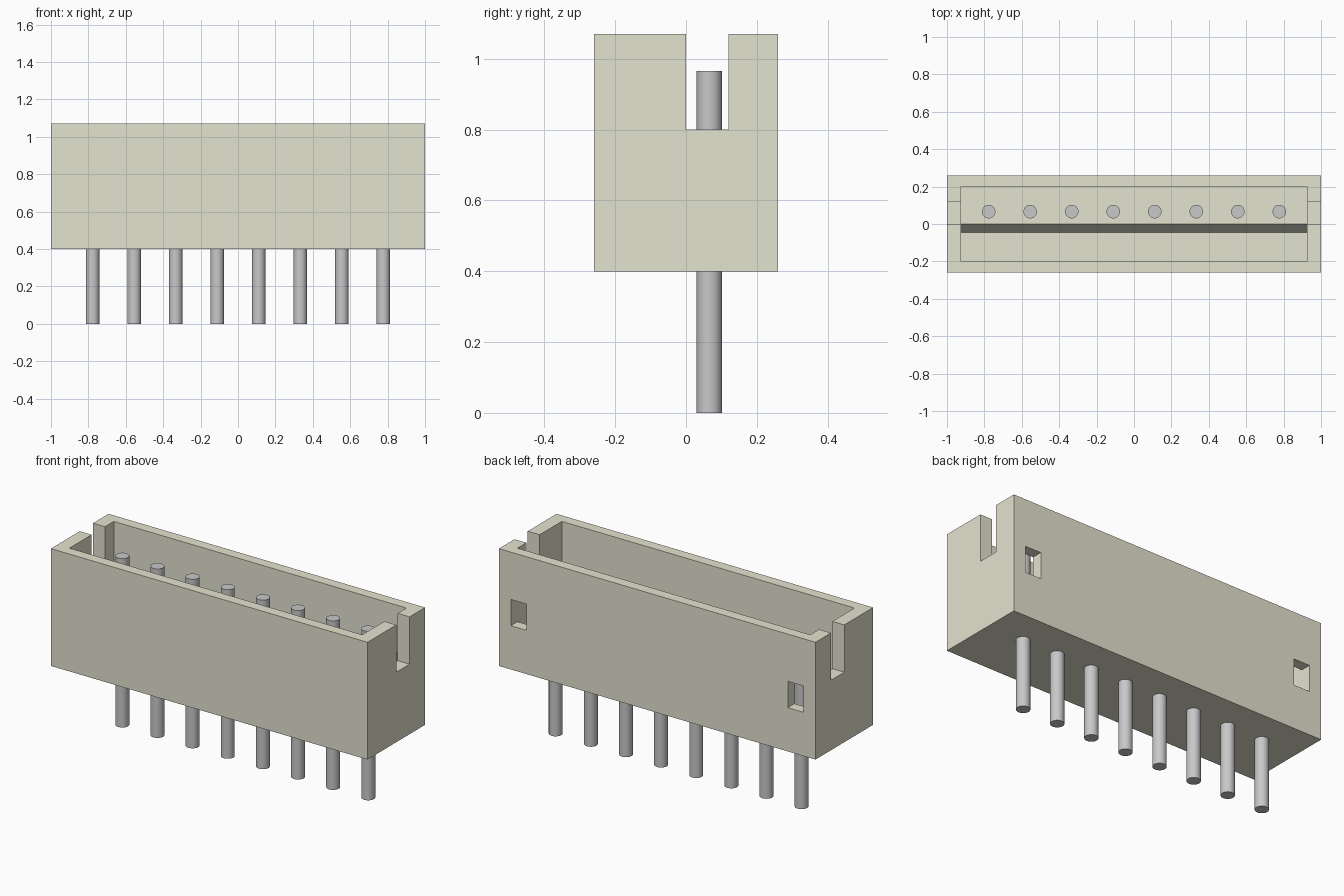
import bpy, bmesh

if "Cube" in bpy.data.objects:
    bpy.data.objects.remove(bpy.data.objects["Cube"], do_unlink=True)


def material(name, rgb):
    m = bpy.data.materials.new(name)
    m.use_nodes = True
    m.diffuse_color = (*rgb, 1)
    bsdf = next(n for n in m.node_tree.nodes if n.type == 'BSDF_PRINCIPLED')
    bsdf.inputs["Base Color"].default_value = (*rgb, 1)
    return m


IVORY = material("ivory plastic", (0.777, 0.769, 0.626))
GREY = material("pin grey", (0.58, 0.58, 0.59))


def prism(name, profile, x0, x1):
    """Extrude a (y, z) profile along x."""
    bm = bmesh.new()
    face = bm.faces.new([bm.verts.new((x0, y, z)) for y, z in profile])
    side = bmesh.ops.extrude_face_region(bm, geom=[face])["geom"]
    moved = [v for v in side if isinstance(v, bmesh.types.BMVert)]
    bmesh.ops.translate(bm, verts=moved, vec=(x1 - x0, 0, 0))
    bmesh.ops.recalc_face_normals(bm, faces=bm.faces)
    mesh = bpy.data.meshes.new(name)
    bm.to_mesh(mesh)
    bm.free()
    mesh.materials.append(IVORY)
    obj = bpy.data.objects.new(name, mesh)
    bpy.context.collection.objects.link(obj)
    return obj


def rect(y0, y1, z0, z1):
    return [(y0, z0), (y1, z0), (y1, z1), (y0, z1)]


def cut(target, cutter):
    cutter.hide_render = True
    mod = target.modifiers.new("cut", 'BOOLEAN')
    mod.operation = 'DIFFERENCE'
    mod.solver = 'EXACT'
    mod.object = cutter
    bpy.context.view_layer.objects.active = target
    bpy.ops.object.modifier_apply(modifier=mod.name)
    bpy.data.objects.remove(cutter, do_unlink=True)


# Housing block
BASE, TOP = 0.40, 1.07
INNER = 0.925
housing = prism("housing", rect(-0.26, 0.26, BASE, TOP), -1, 1)

# Open cavity, with a ramp between the lower front floor and raised rear floor
LOW, HIGH = 0.47, 0.55
cavity = [(-0.2, LOW), (-0.045, LOW), (0, HIGH), (0.2, HIGH), (0.2, 1.2), (-0.2, 1.2)]
cut(housing, prism("cavity_cutter", cavity, -INNER, INNER))

# End slots and rear windows, mirrored left and right
for s in (-1, 1):
    cut(housing, prism("slot_cutter", rect(0, 0.12, 0.8, 1.2), s * 0.88, s * 1.1))
    cut(housing, prism("window_cutter", rect(0.15, 0.3, 0.65, 0.8), s * 0.825, s * INNER))

# Row of round contact pins
PITCH, LENGTH = 0.222, 0.965
for i in range(8):
    bpy.ops.mesh.primitive_cylinder_add(
        vertices=32, radius=0.036, depth=LENGTH,
        location=((i - 3.5) * PITCH, 0.066, LENGTH / 2))
    pin = bpy.context.object
    pin.name = f"pin_{i + 1}"
    pin.data.materials.append(GREY)
    bpy.ops.object.shade_smooth_by_angle()
